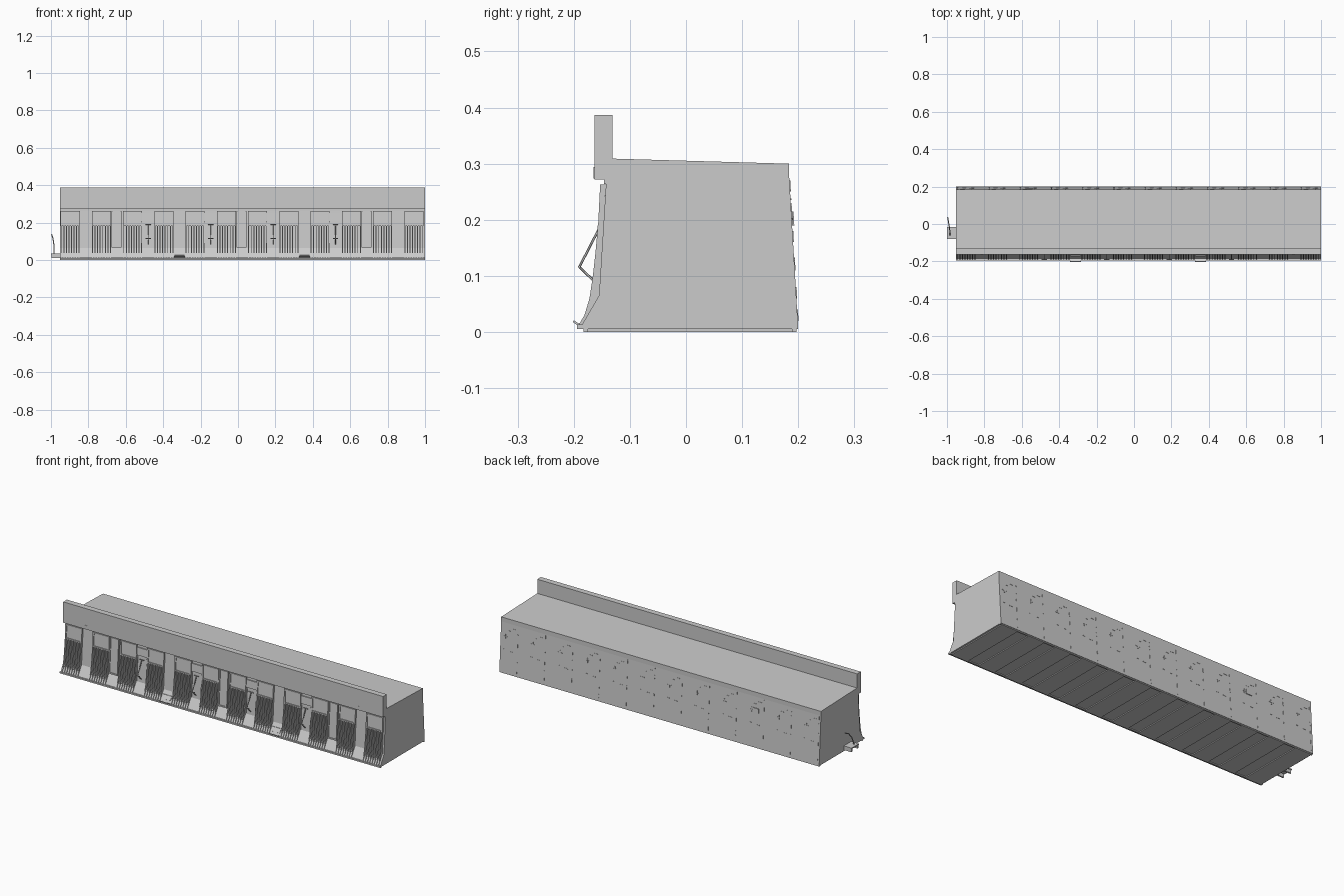
import bpy, bmesh
from mathutils import Vector

X0, X1 = -0.953, 1.0
PITCH = 0.167
BAYS = [-0.897 + PITCH * i for i in range(12)]


def finish(name, bm):
    bmesh.ops.recalc_face_normals(bm, faces=bm.faces)
    me = bpy.data.meshes.new(name)
    bm.to_mesh(me)
    bm.free()
    ob = bpy.data.objects.new(name, me)
    bpy.context.collection.objects.link(ob)
    return ob


def prism(bm, prof, x0, x1):
    """Extrude a (y, z) profile along x."""
    a = [bm.verts.new((x0, y, z)) for y, z in prof]
    b = [bm.verts.new((x1, y, z)) for y, z in prof]
    bm.faces.new(a)
    bm.faces.new(b[::-1])
    n = len(prof)
    for i in range(n):
        j = (i + 1) % n
        bm.faces.new((a[i], b[i], b[j], a[j]))


def box(bm, x0, x1, y0, y1, z0, z1):
    prism(bm, [(y0, z0), (y1, z0), (y1, z1), (y0, z1)], x0, x1)


def strip(bm, x0, x1, line, t):
    """Plate following a (y, z) line with thickness t towards the front."""
    prism(bm, line + [(y - t, z) for y, z in reversed(line)], x0, x1)


def rod(bm, p, q, r, n=6):
    p, q = Vector(p), Vector(q)
    d = q - p
    rot = d.to_track_quat('Z', 'Y').to_matrix().to_4x4()
    rot.translation = (p + q) / 2
    bmesh.ops.create_cone(bm, cap_ends=True, segments=n, radius1=r, radius2=r,
                          depth=d.length, matrix=rot)


def front_y(z):
    if z < 0.065:
        return -0.19 + (z - 0.005) / 0.06 * 0.035
    return -0.155 + (z - 0.065) / 0.205 * 0.013


def back_y(z):
    return 0.2 - (z - 0.005) / 0.27 * 0.016


# Main wall body with its parapet in one profile
bm = bmesh.new()
prism(bm, [(-0.19, 0.005), (-0.155, 0.065), (-0.142, 0.272), (-0.163, 0.272),
           (-0.163, 0.387), (-0.131, 0.387), (-0.131, 0.309),
           (0.184, 0.30), (0.184, 0.275), (0.2, 0.005)], X0, X1)
finish("main_body", bm)

# Thin base slabs under alternate strips of the floor
bm = bmesh.new()
box(bm, X0, X1, -0.183, -0.175, 0, 0.005)
box(bm, X0, X1, 0.189, 0.197, 0, 0.005)
for c in BAYS:
    box(bm, c - 0.05, c + 0.05, -0.175, 0.189, 0, 0.005)
finish("base_slabs", bm)

# Curved vertical fins in every bay
curve = [(-0.194, 0.008), (-0.181, 0.03), (-0.172, 0.06), (-0.166, 0.10),
         (-0.161, 0.145), (-0.157, 0.19)]
inner = [(front_y(z), z) for z in (0.19, 0.065, 0.008)]
bm = bmesh.new()
for c in BAYS:
    for k in range(8):
        x = c - 0.048 + k * 0.0137
        prism(bm, curve + inner, x - 0.0025, x + 0.0025)
finish("bay_fins", bm)

# Plain head panels with raised frames above the fins
bm = bmesh.new()
for c in BAYS:
    strip(bm, c - 0.05, c + 0.05, [(-0.147, 0.187), (-0.143, 0.26)], 0.006)
    for s in (-1, 1):
        x = c + s * 0.047
        strip(bm, x - 0.004, x + 0.004, [(-0.147, 0.183), (-0.143, 0.263)], 0.01)
    for z in (0.183, 0.256):
        y = front_y(z)
        strip(bm, c - 0.05, c + 0.05, [(y, z), (y, z + 0.007)], 0.01)
finish("bay_head_panels", bm)

# Long rails at the top and foot of the front
bm = bmesh.new()
box(bm, X0, X1, -0.146, -0.141, 0.264, 0.272)
box(bm, X0, X1, -0.194, -0.184, 0.005, 0.013)
finish("front_rails", bm)

# Tall narrow doors
bm = bmesh.new()
for x in (-0.65, 0.018, 0.687):
    strip(bm, x - 0.025, x + 0.025, [(front_y(0.068), 0.068), (front_y(0.26), 0.26)], 0.005)
    for s in (-1, 1):
        strip(bm, x + s * 0.024 - 0.003, x + s * 0.024 + 0.003,
              [(front_y(0.066), 0.066), (front_y(0.262), 0.262)], 0.009)
    strip(bm, x - 0.025, x + 0.025, [(front_y(0.066), 0.066), (front_y(0.073), 0.073)], 0.009)
finish("narrow_doors", bm)

# Folding brackets with small panels above
bm = bmesh.new()
for x in (-0.48, -0.146, 0.188, 0.521):
    strip(bm, x - 0.032, x + 0.032, [(-0.146, 0.208), (-0.143, 0.25)], 0.006)
    for s in (-1, 1):
        xs = x + s * 0.03
        strip(bm, xs - 0.002, xs + 0.002, [(-0.155, 0.068), (-0.146, 0.2)], 0.006)
    rod(bm, (x, -0.152, 0.19), (x, -0.19, 0.116), 0.0022)
    rod(bm, (x, -0.19, 0.116), (x, -0.158, 0.085), 0.0022)
    rod(bm, (x - 0.014, -0.19, 0.116), (x + 0.014, -0.19, 0.116), 0.0025)
    rod(bm, (x - 0.014, -0.154, 0.19), (x + 0.014, -0.154, 0.19), 0.0025)
finish("folding_brackets", bm)

# Low tilted steps at the foot
bm = bmesh.new()
for x in (-0.313, 0.355):
    prism(bm, [(-0.188, 0.008), (-0.202, 0.018), (-0.2, 0.021), (-0.186, 0.012)], x - 0.03, x + 0.03)
    prism(bm, [(-0.179, 0.024), (-0.182, 0.026), (-0.170, 0.046), (-0.167, 0.046)], x - 0.027, x + 0.027)
finish("foot_steps", bm)

# Small stubs on the beam front
bm = bmesh.new()
for x in (-0.815, 0.853):
    box(bm, x - 0.007, x + 0.007, -0.1645, -0.162, 0.274, 0.294)
finish("beam_stubs", bm)

# Thin joints and small plates on the back wall, the same in every bay
bm = bmesh.new()


def back_plate(x, z, w, h, t=0.0015):
    prism(bm, [(back_y(z), z), (back_y(z) + t, z),
               (back_y(z + h) + t, z + h), (back_y(z + h), z + h)], x - w / 2, x + w / 2)


for i, c in enumerate(BAYS):
    for z in (0.02, 0.06, 0.11, 0.16, 0.21, 0.25):
        back_plate(c - 0.045, z, 0.003, 0.02)
    for dx, z, w in ((-0.02, 0.25, 0.02), (0.01, 0.235, 0.015), (0.03, 0.2, 0.025),
                     (-0.01, 0.125, 0.02), (0.035, 0.13, 0.012)):
        back_plate(c + dx, z, w, 0.003)
    back_plate(c + 0.03, 0.19, 0.004, 0.025, 0.002)
back_plate(-0.56, 0.19, 0.035, 0.025, 0.004)
finish("back_wall_plates", bm)

# Side platform with bent lever
bm = bmesh.new()
box(bm, -1.0, X0, -0.08, -0.015, 0.028, 0.034)
box(bm, -0.998, X0, -0.078, -0.07, 0.01, 0.03)
box(bm, -0.998, X0, -0.025, -0.017, 0.01, 0.03)
finish("side_platform", bm)
bm = bmesh.new()
path = [(-0.984, -0.06, 0.034), (-0.984, -0.04, 0.08), (-0.989, -0.005, 0.115), (-0.996, 0.036, 0.135)]
for p, q in zip(path, path[1:]):
    rod(bm, p, q, 0.003)
finish("side_lever", bm)
